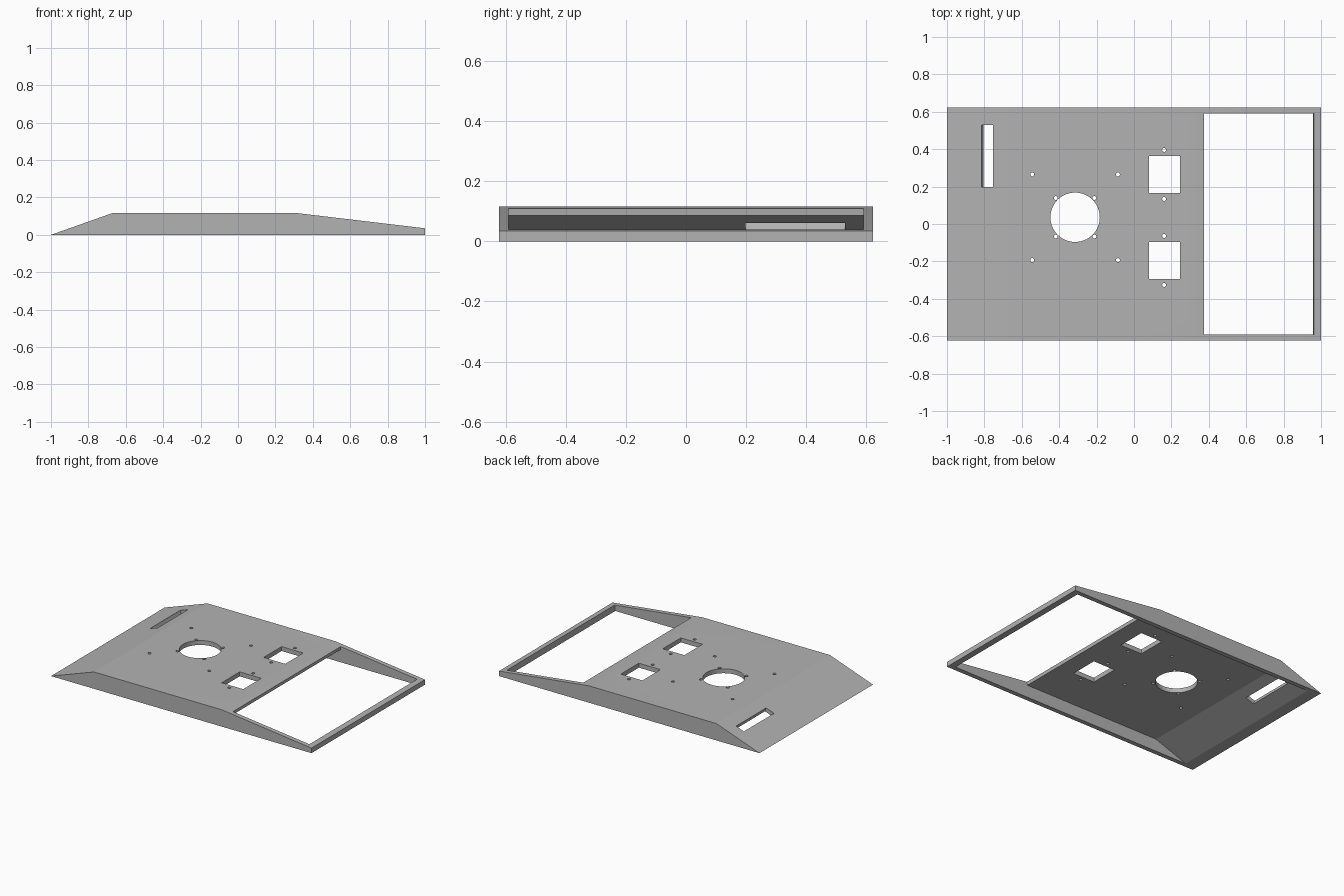
import bpy, bmesh
from math import atan2
from mathutils import Matrix, Vector

cube = bpy.data.objects.get("Cube")
if cube:
    bpy.data.objects.remove(cube, do_unlink=True)

grey = bpy.data.materials.new("plain_grey")
grey.use_nodes = True
colour = (0.45, 0.45, 0.45, 1)
grey.diffuse_color = colour
grey.node_tree.nodes["Principled BSDF"].inputs["Base Color"].default_value = colour


def make_object(name, bm):
    bmesh.ops.recalc_face_normals(bm, faces=bm.faces)
    mesh = bpy.data.meshes.new(name)
    bm.to_mesh(mesh)
    bm.free()
    mesh.materials.append(grey)
    obj = bpy.data.objects.new(name, mesh)
    bpy.context.collection.objects.link(obj)
    return obj


def prism(name, profile, half_width):
    """Extrude an x-z profile across the full width."""
    bm = bmesh.new()
    face = bm.faces.new([bm.verts.new((x, -half_width, z)) for x, z in profile])
    ext = bmesh.ops.extrude_face_region(bm, geom=[face])
    verts = [v for v in ext["geom"] if isinstance(v, bmesh.types.BMVert)]
    bmesh.ops.translate(bm, verts=verts, vec=(0, 2 * half_width, 0))
    return make_object(name, bm)


def add_hole(bm, x, y, radius, segments):
    bmesh.ops.create_cone(bm, cap_ends=True, segments=segments, radius1=radius,
                          radius2=radius, depth=0.2,
                          matrix=Matrix.Translation((x, y, 0.12)))


def add_box(bm, centre, size, tilt=0):
    matrix = (Matrix.Translation(centre) @ Matrix.Rotation(tilt, 4, "Y")
              @ Matrix.Diagonal(Vector((*size, 1))))
    bmesh.ops.create_cube(bm, size=1, matrix=matrix)


def cut(target, cutter):
    mod = target.modifiers.new(cutter.name, "BOOLEAN")
    mod.operation = "DIFFERENCE"
    mod.solver = "EXACT"
    mod.object = cutter
    cutter.hide_render = True
    cutter.hide_set(True)


# Sloped cover shell
panel = prism("cover_panel", [(-1, 0), (-0.67, 0.117), (0.31, 0.117),
                              (1, 0.035), (1, 0)], 0.6225)

# Hollow underside joined with the large window
cavity = prism("cavity_cutter", [(-1.056, -0.05), (-0.675, 0.086), (0.372, 0.086),
                                 (0.386, 0.2), (0.981, 0.2), (0.951, -0.05)], 0.591)

# Openings in the plate
bm = bmesh.new()
cx, cy = -0.315, 0.036
add_hole(bm, cx, cy, 0.132, 64)
for offset in (0.103, 0.229):
    for sx in (-1, 1):
        for sy in (-1, 1):
            add_hole(bm, cx + sx * offset, cy + sy * offset, 0.0105, 20)
for y in (0.265, -0.195):
    add_box(bm, (0.163, y, 0.12), (0.166, 0.198, 0.2))
    for side in (-1, 1):
        add_hole(bm, 0.161, y + side * 0.131, 0.0105, 20)

# Slot cut square to the steep slope
add_box(bm, (-0.785, 0.364, 0.076), (0.064, 0.33, 0.12), -atan2(0.117, 0.33))
openings = make_object("opening_cutter", bm)

cut(panel, cavity)
cut(panel, openings)

# Bake the cuts, then drop the helpers
bpy.context.view_layer.update()
graph = bpy.context.evaluated_depsgraph_get()
panel.data = bpy.data.meshes.new_from_object(panel.evaluated_get(graph))
panel.modifiers.clear()
for helper in (cavity, openings):
    bpy.data.objects.remove(helper, do_unlink=True)

# Smooth the round holes, keep edges crisp
bpy.ops.object.select_all(action="DESELECT")
panel.select_set(True)
bpy.context.view_layer.objects.active = panel
bpy.ops.object.shade_smooth_by_angle(angle=0.3)
